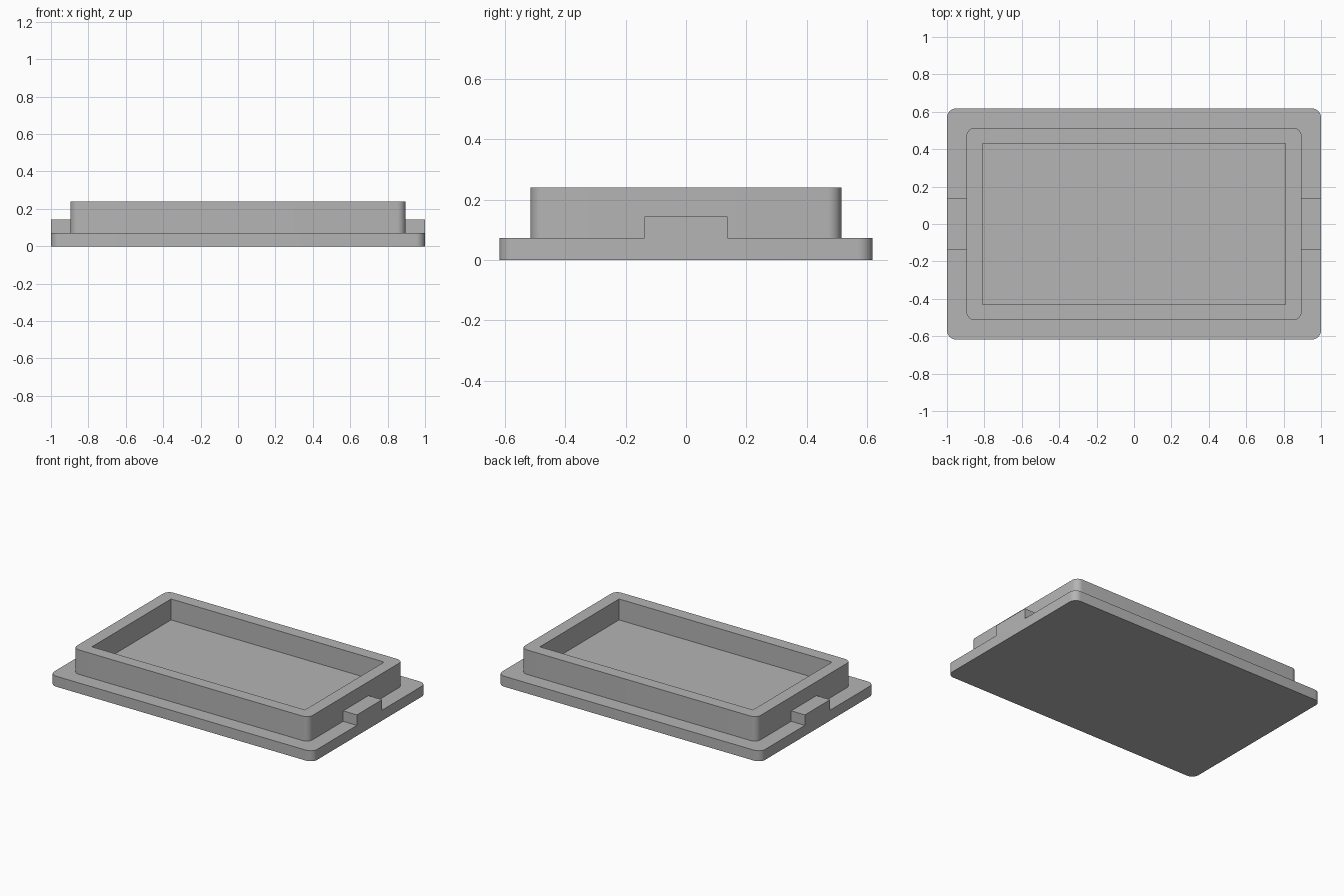
import bpy, bmesh
from math import cos, sin, pi

cube = bpy.data.objects.get("Cube")
if cube:
    bpy.data.objects.remove(cube, do_unlink=True)

grey = bpy.data.materials.new("plain grey")
grey.use_nodes = True
colour = (0.46, 0.46, 0.46, 1)
grey.diffuse_color = colour
grey.node_tree.nodes["Principled BSDF"].inputs["Base Color"].default_value = colour

FLANGE_TOP, RIM_TOP, TAB_TOP, FLOOR = 0.072, 0.24, 0.144, 0.096
STEPS = 8


def rounded_loop(bm, hx, hy, r, z):
    """Ring of vertices around a rectangle with rounded corners."""
    verts = []
    for i, (sx, sy) in enumerate([(1, 1), (-1, 1), (-1, -1), (1, -1)]):
        for k in range(STEPS + 1):
            a = (i + k / STEPS) * pi / 2
            verts.append(bm.verts.new((sx * (hx - r) + r * cos(a),
                                       sy * (hy - r) + r * sin(a), z)))
    return verts


def finish(name, bm):
    bmesh.ops.recalc_face_normals(bm, faces=bm.faces)
    mesh = bpy.data.meshes.new(name)
    bm.to_mesh(mesh)
    bm.free()
    mesh.materials.append(grey)
    obj = bpy.data.objects.new(name, mesh)
    bpy.context.collection.objects.link(obj)
    return obj


# Tray: flange, raised wall and square-cornered recess lofted as one solid
bm = bmesh.new()
sections = [
    (1.0, 0.618, 0.05, 0),
    (1.0, 0.618, 0.05, FLANGE_TOP),
    (0.896, 0.514, 0.045, FLANGE_TOP),
    (0.896, 0.514, 0.045, RIM_TOP),
    (0.81, 0.43, 0, RIM_TOP),
    (0.81, 0.43, 0, FLOOR),
]
loops = [rounded_loop(bm, *s) for s in sections]
n = len(loops[0])
for low, high in zip(loops, loops[1:]):
    for i in range(n):
        j = (i + 1) % n
        bm.faces.new((low[i], low[j], high[j], high[i]))
bm.faces.new(loops[0][::-1])
bm.faces.new(loops[-1])
bmesh.ops.remove_doubles(bm, verts=bm.verts, dist=1e-5)
tray = finish("tray", bm)
bpy.ops.object.select_all(action="DESELECT")
tray.select_set(True)
bpy.context.view_layer.objects.active = tray
bpy.ops.object.shade_smooth_by_angle(angle=pi / 6)

# Side tabs: blocks on the flange, flush with its outer edge
for name, side in (("left_tab", 1), ("right_tab", -1)):
    bm = bmesh.new()
    bmesh.ops.create_cube(bm, size=1)
    for v in bm.verts:
        v.co.x = side * (1.0 if v.co.x * side > 0 else 0.89)
        v.co.y *= 0.274
        v.co.z = TAB_TOP if v.co.z > 0 else FLANGE_TOP
    finish(name, bm)
